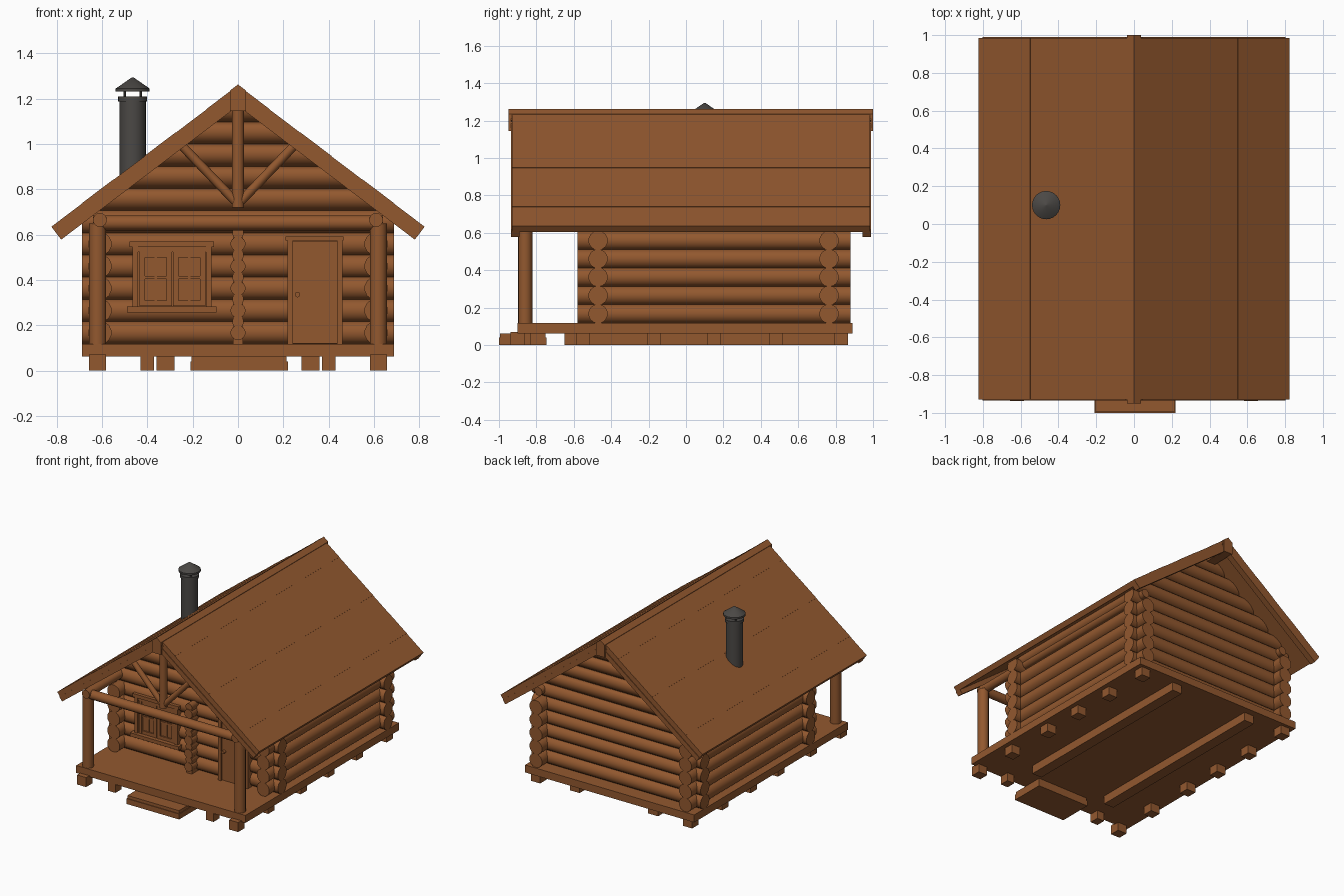
import bpy, bmesh, math
from mathutils import Vector, Matrix

if "Cube" in bpy.data.objects:
    bpy.data.objects.remove(bpy.data.objects["Cube"])


def material(name, rgb):
    m = bpy.data.materials.new(name)
    m.diffuse_color = (*rgb, 1)
    m.use_nodes = True
    m.node_tree.nodes["Principled BSDF"].inputs["Base Color"].default_value = m.diffuse_color
    return m


WOOD = material("brown wood", (0.29, 0.098, 0.028))
METAL = material("dark grey metal", (0.07, 0.065, 0.06))


class Part:
    """Collects simple solids into one named object."""
    def __init__(self):
        self.bm = bmesh.new()

    def box(self, x0, x1, y0, y1, z0, z1):
        mat = Matrix.Translation(((x0 + x1) / 2, (y0 + y1) / 2, (z0 + z1) / 2)) \
            @ Matrix.Diagonal((x1 - x0, y1 - y0, z1 - z0, 1))
        bmesh.ops.create_cube(self.bm, size=1, matrix=mat)

    def log(self, a, b, r, r2=None, seg=14):
        a, b = Vector(a), Vector(b)
        d = b - a
        mat = Matrix.Translation((a + b) / 2) @ d.to_track_quat('Z', 'Y').to_matrix().to_4x4()
        return bmesh.ops.create_cone(self.bm, cap_ends=True, segments=seg, radius1=r,
                                     radius2=r if r2 is None else r2,
                                     depth=d.length, matrix=mat)["verts"]

    def prism(self, pts, y0, y1):
        lo = [self.bm.verts.new((x, y0, z)) for x, z in pts]
        hi = [self.bm.verts.new((x, y1, z)) for x, z in pts]
        self.bm.faces.new(lo)
        self.bm.faces.new(hi[::-1])
        n = len(pts)
        for i in range(n):
            self.bm.faces.new((lo[i], lo[(i + 1) % n], hi[(i + 1) % n], hi[i]))

    def done(self, name, mat=WOOD):
        bmesh.ops.recalc_face_normals(self.bm, faces=self.bm.faces)
        me = bpy.data.meshes.new(name)
        self.bm.to_mesh(me)
        self.bm.free()
        me.materials.append(mat)
        ob = bpy.data.objects.new(name, me)
        bpy.context.collection.objects.link(ob)
        bpy.ops.object.select_all(action='DESELECT')
        ob.select_set(True)
        bpy.context.view_layer.objects.active = ob
        bpy.ops.object.shade_smooth_by_angle(angle=math.radians(40))


SLOPE = 0.756                     # roof rise per unit of x
PITCH, Z0, R = 0.098, 0.167, 0.052  # log spacing, first log height, radius
FRONT, BACK, SIDE = -0.47, 0.765, 0.61
levels = [Z0 + PITCH * i for i in range(5)]

# Deck, feet, joists and step
p = Part()
p.box(-0.69, 0.69, -0.90, 0.89, 0.062, 0.117)
p.done("deck")
p = Part()
for s in (-1, 1):
    for y in (-0.90, -0.55, -0.17, 0.15, 0.48, 0.83):
        p.box(s * 0.62 - 0.037, s * 0.62 + 0.037, y - 0.037, y + 0.037, 0, 0.07)
    p.box(s * 0.40 - 0.03, s * 0.40 + 0.03, -0.90, -0.83, 0, 0.07)
p.done("feet")
p = Part()
for s in (-1, 1):
    p.box(s * 0.32 - 0.04, s * 0.32 + 0.04, -0.65, 0.84, 0, 0.07)
p.done("floor_joists")
p = Part()
p.box(-0.21, 0.22, -1.0, -0.745, 0.0, 0.04)
p.box(-0.205, 0.215, -0.995, -0.75, 0.04, 0.062)
p.done("step")

# Log walls with crossing corners
p = Part()
for z in levels:
    for s in (-1, 1):
        p.log((s * SIDE, -0.58, z), (s * SIDE, 0.88, z), R)
for s in (-1, 1):
    p.log((s * SIDE, FRONT, 0.70), (s * SIDE, BACK, 0.70), 0.045)
p.done("side_walls")
for name, y in (("front_wall", FRONT), ("back_wall", BACK)):
    p = Part()
    for z in levels:
        p.log((-0.69, y, z), (0.69, y, z), R)
    p.done(name)
    # Gable logs, ends cut to the roof slope
    p = Part()
    for i in range(5, 11):
        z = Z0 + PITCH * i
        for v in p.log((-0.5, y, z), (0.5, y, z), R):
            v.co.x = math.copysign(max(0.004, min(0.69, (1.215 - v.co.z) / SLOPE)), v.co.x)
    p.done(name.replace("wall", "gable"))

# Log ends of the inner wall
p = Part()
for z in levels:
    p.log((0, -0.58, z), (0, FRONT, z), 0.033)
    p.log((0, -0.575, z + PITCH / 2), (0, FRONT, z + PITCH / 2), 0.026)
p.box(-0.022, 0.022, -0.57, FRONT, 0.117, 0.60)
p.done("inner_wall_ends")

# Porch frame: posts, plates, tie beam and truss
p = Part()
for s in (-1, 1):
    p.log((s * 0.62, -0.86, 0.11), (s * 0.62, -0.86, 0.65), 0.038)
p.done("porch_posts")
p = Part()
for s in (-1, 1):
    p.log((s * SIDE, -0.905, 0.665), (s * SIDE, 0.85, 0.665), 0.031)
p.done("wall_plates")
p = Part()
p.log((-0.64, -0.86, 0.652), (0.64, -0.86, 0.652), 0.033)
p.done("porch_tie_beam")
p = Part()
p.log((0, -0.87, 0.72), (0, -0.87, 1.17), 0.027)
for s in (-1, 1):
    p.log((s * 0.01, -0.87, 0.745), (s * 0.25, -0.87, 0.995), 0.02)
p.done("porch_truss")

# Roof: boards, end rafters and ridge beam
LEN = math.hypot(1, SLOPE)
C, S = 1 / LEN, SLOPE / LEN


def slope_pt(side, along, depth):
    return side * (C * along - S * depth), 1.26 - S * along - C * depth


def strip(part, side, a0, a1, d0, d1, y0, y1):
    part.prism([slope_pt(side, a, d) for a, d in
                ((a0, d0), (a1, d0), (a1, d1), (a0, d1))], y0, y1)


EAVE = 0.825 / C
for side, name in ((-1, "left"), (1, "right")):
    p = Part()
    for i in range(6):
        strip(p, side, EAVE * i / 6, EAVE * (i + 1) / 6, 0.0015 * (i % 2), 0.04, -0.93, 0.985)
    p.done(name + "_roof")
    p = Part()
    for y in (-0.935, 0.945):
        strip(p, side, 0, EAVE, 0.038, 0.073, y, y + 0.045)
    p.done(name + "_end_rafters")
p = Part()
p.prism([(-0.036, 1.145), (0.036, 1.145), (0.036, 1.236), (0, 1.263), (-0.036, 1.236)], -0.95, 1.0)
p.done("ridge_beam")

# Window: casing, sashes, panes
p = Part()
p.box(-0.48, -0.105, -0.545, -0.47, 0.545, 0.57)
p.box(-0.49, -0.095, -0.56, -0.47, 0.257, 0.283)
for x in (-0.467, -0.142):
    p.box(x, x + 0.026, -0.54, -0.47, 0.28, 0.547)
p.box(-0.445, -0.135, -0.535, -0.47, 0.523, 0.547)
p.done("window_casing")
p = Part()
for x in (-0.435, -0.287):
    for x0 in (x, x + 0.120):
        p.box(x0, x0 + 0.024, -0.535, -0.47, 0.285, 0.523)
    for z in (0.285, 0.499):
        p.box(x, x + 0.144, -0.533, -0.47, z, z + 0.024)
    p.box(x, x + 0.144, -0.530, -0.47, 0.405, 0.417)
    p.box(x + 0.066, x + 0.078, -0.529, -0.47, 0.285, 0.523)
p.done("window_sashes")
p = Part()
p.box(-0.445, -0.135, -0.523, -0.47, 0.28, 0.53)
p.done("window_panes")

# Door: casing, panel, knob
p = Part()
p.box(0.21, 0.465, -0.55, -0.47, 0.575, 0.592)
for x in (0.218, 0.438):
    p.box(x, x + 0.024, -0.545, -0.47, 0.115, 0.576)
p.done("door_casing")
p = Part()
p.box(0.24, 0.44, -0.533, -0.47, 0.12, 0.57)
p.done("door")
p = Part()
p.log((0.263, -0.555, 0.335), (0.263, -0.53, 0.335), 0.012)
p.done("door_knob")

# Stove pipe with collar, supports and cap
X, Y = -0.465, 0.10
p = Part()
p.log((X, Y, 0.80), (X, Y, 1.205), 0.058, seg=24)
p.log((X, Y, 1.188), (X, Y, 1.21), 0.064, seg=24)
p.done("stove_pipe", METAL)
p = Part()
for k in range(4):
    a = math.pi / 4 + k * math.pi / 2
    x, y = X + 0.05 * math.cos(a), Y + 0.05 * math.sin(a)
    p.log((x, y, 1.2), (x, y, 1.24), 0.006, seg=8)
p.log((X, Y, 1.232), (X, Y, 1.245), 0.075, seg=24)
p.log((X, Y, 1.245), (X, Y, 1.295), 0.075, 0.003, seg=24)
p.done("pipe_cap", METAL)
